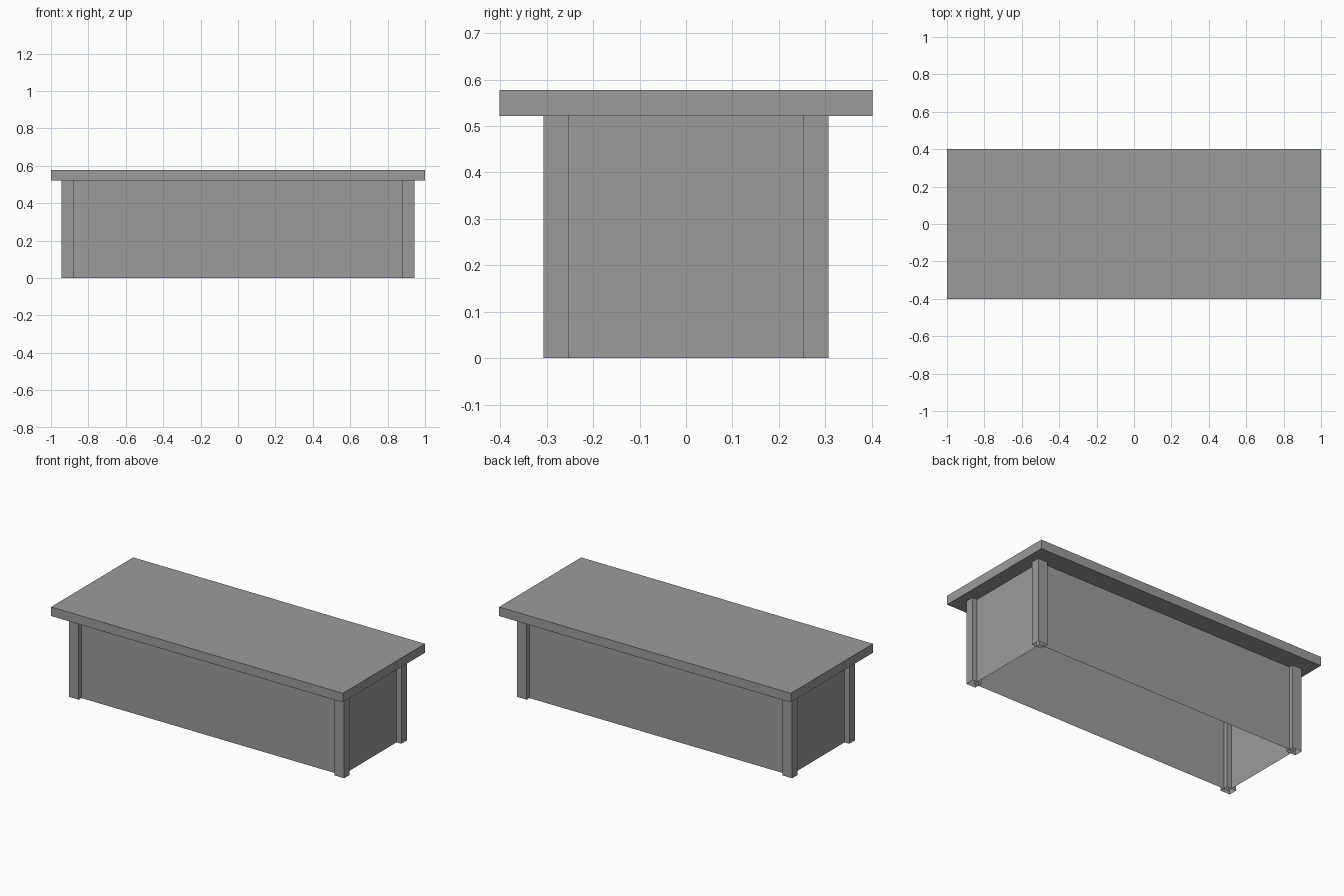
import bpy
import bmesh

cube = bpy.data.objects.get("Cube")
if cube:
    bpy.data.objects.remove(cube, do_unlink=True)

TOP_Z, UNDER_Z = 0.578, 0.522      # table top, upper and lower surface
PANEL_X, PANEL_Y = 0.91, 0.28      # panel planes run through the post centres
POST_W, POST_D = 0.065, 0.054

# One grey for the whole piece
grey = bpy.data.materials.new("plain_grey")
grey.use_nodes = True
colour = (0.33, 0.33, 0.33, 1)
grey.diffuse_color = colour
grey.node_tree.nodes["Principled BSDF"].inputs["Base Color"].default_value = colour


def box(name, centre, size, skip=lambda normal: False):
    """Axis-aligned box; faces whose normal matches skip are left open."""
    mesh = bpy.data.meshes.new(name)
    bm = bmesh.new()
    bmesh.ops.create_cube(bm, size=1)
    bmesh.ops.scale(bm, vec=size, verts=bm.verts)
    bmesh.ops.translate(bm, vec=centre, verts=bm.verts)
    bm.normal_update()
    open_faces = [f for f in bm.faces if skip(f.normal)]
    bmesh.ops.delete(bm, geom=open_faces, context="FACES")
    bm.to_mesh(mesh)
    bm.free()
    mesh.materials.append(grey)
    obj = bpy.data.objects.new(name, mesh)
    bpy.context.collection.objects.link(obj)
    return obj


# Overhanging slab
box("table_top", (0, 0, (TOP_Z + UNDER_Z) / 2), (2, 0.804, TOP_Z - UNDER_Z))

# Thin walls, open above and below
box("side_panels", (0, 0, UNDER_Z / 2), (2 * PANEL_X, 2 * PANEL_Y, UNDER_Z),
    skip=lambda n: abs(n.z) > 0.5)

# Hollow corner posts, open at the foot
for y_name, sy in (("front", -1), ("back", 1)):
    for x_name, sx in (("right", -1), ("left", 1)):
        box(f"{y_name}_{x_name}_post", (sx * PANEL_X, sy * PANEL_Y, UNDER_Z / 2),
            (POST_W, POST_D, UNDER_Z), skip=lambda n: n.z < -0.5)
